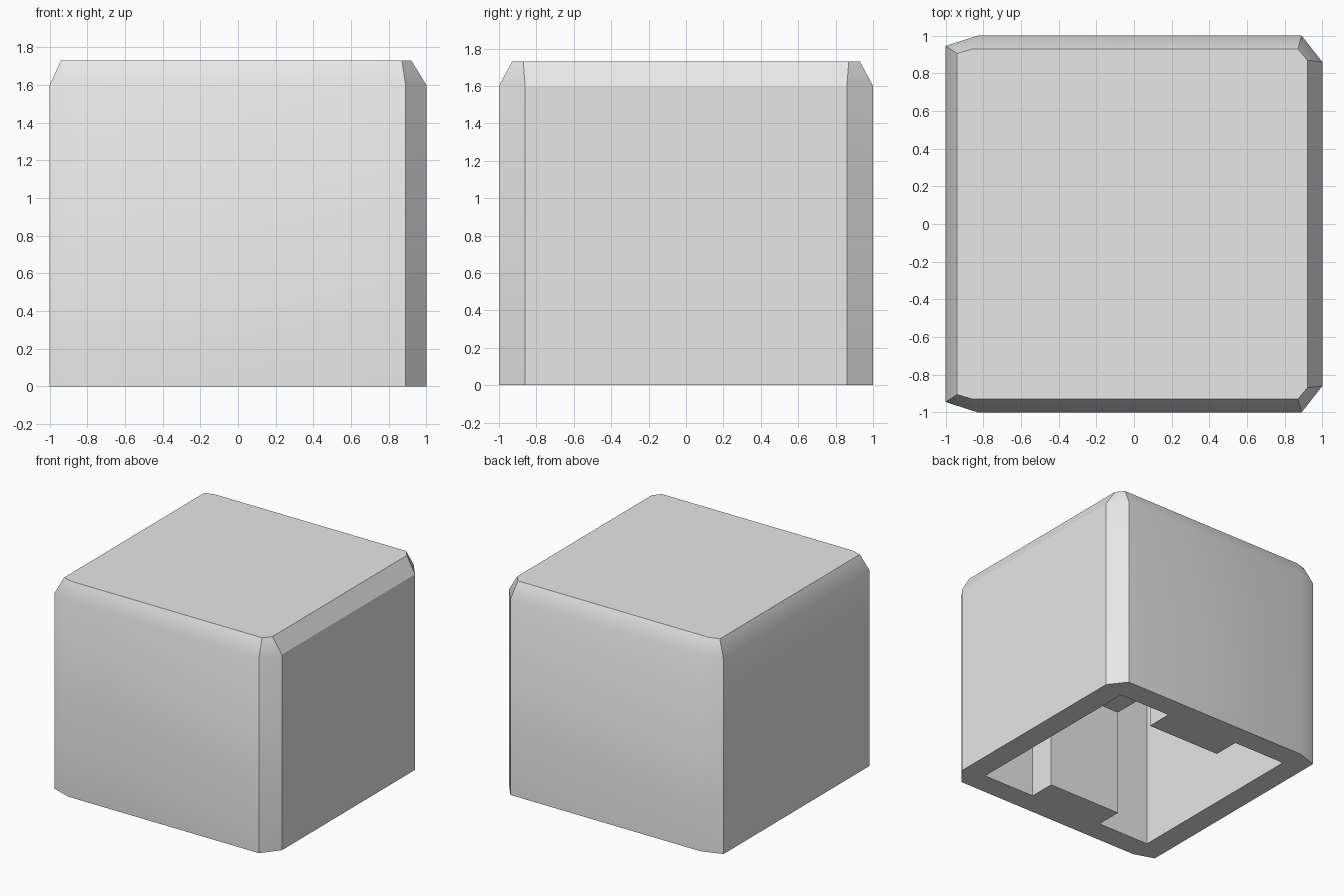
import bpy, bmesh

cube = bpy.data.objects.get("Cube")
if cube:
    bpy.data.objects.remove(cube, do_unlink=True)

HEIGHT = 1.73

grey = bpy.data.materials.new("light_grey")
grey.use_nodes = True
grey.diffuse_color = (0.8, 0.8, 0.8, 1)
grey.node_tree.nodes["Principled BSDF"].inputs["Base Color"].default_value = (0.8, 0.8, 0.8, 1)


def make_object(name, bm):
    bmesh.ops.recalc_face_normals(bm, faces=bm.faces)
    mesh = bpy.data.meshes.new(name)
    bm.to_mesh(mesh)
    bm.free()
    mesh.materials.append(grey)
    obj = bpy.data.objects.new(name, mesh)
    bpy.context.collection.objects.link(obj)
    return obj


def mirrored_ring(bm, half, z):
    """Outline from its back half, mirrored to the front."""
    outline = half + [(x, -y) for x, y in reversed(half)]
    return [bm.verts.new((x, y, z)) for x, y in outline]


def make_cutter(name, x0, x1, half_depth, top):
    bm = bmesh.new()
    bmesh.ops.create_cube(bm, size=1)
    for v in bm.verts:
        v.co.x = x1 if v.co.x > 0 else x0
        v.co.y = half_depth if v.co.y > 0 else -half_depth
        v.co.z = top if v.co.z > 0 else -0.2
    obj = make_object(name, bm)
    obj.hide_render = True
    return obj


# Outer block with clipped corners and a chamfered top
wall_half = [(1, 0.86), (0.89, 1), (-0.83, 1), (-1, 0.945)]
top_half = [(0.92, 0.87), (0.87, 0.93), (-0.855, 0.93), (-0.94, 0.905)]
bm = bmesh.new()
rings = [mirrored_ring(bm, wall_half, 0),
         mirrored_ring(bm, wall_half, 1.6),
         mirrored_ring(bm, top_half, HEIGHT)]
for low, high in zip(rings, rings[1:]):
    for i in range(len(low)):
        j = (i + 1) % len(low)
        bm.faces.new((low[i], low[j], high[j], high[i]))
bm.faces.new(rings[0])
bm.faces.new(rings[-1])
block = make_object("hollow_block", bm)

# Deep side pockets joined by a shallower channel, leaving two ribs
cutters = [make_cutter("left_pocket", 0.335, 0.81, 0.81, 1.54),
           make_cutter("right_pocket", -0.81, -0.335, 0.81, 1.54),
           make_cutter("middle_channel", -0.5, 0.5, 0.59, 0.89)]
bpy.context.view_layer.objects.active = block
for cutter in cutters:
    mod = block.modifiers.new(cutter.name, "BOOLEAN")
    mod.operation = "DIFFERENCE"
    mod.solver = "EXACT"
    mod.object = cutter
    bpy.ops.object.modifier_apply(modifier=mod.name)
    bpy.data.objects.remove(cutter, do_unlink=True)

# Soft front, back and right chamfers; the steeper edges stay sharp
bpy.ops.object.select_all(action="DESELECT")
block.select_set(True)
bpy.ops.object.shade_smooth_by_angle(angle=0.53)
